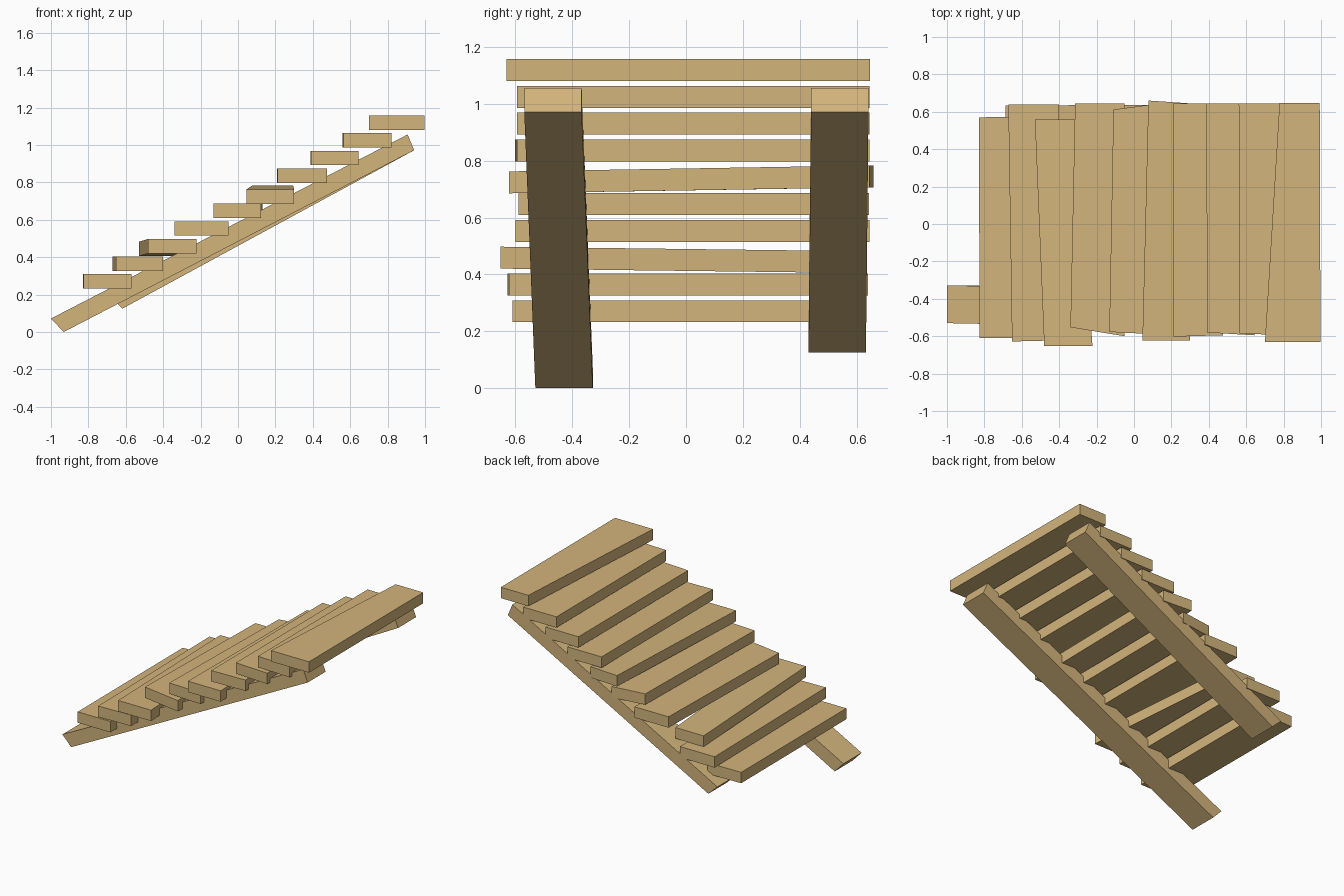
import bpy, bmesh

if "Cube" in bpy.data.objects:
    bpy.data.objects.remove(bpy.data.objects["Cube"])

wood = bpy.data.materials.new("wood")
wood.diffuse_color = (0.65, 0.46, 0.20, 1)
wood.use_nodes = True
wood.node_tree.nodes["Principled BSDF"].inputs["Base Color"].default_value = wood.diffuse_color


def block(name, end_a, end_b):
    """Solid plank between two matching quads (lists of four corners)."""
    bm = bmesh.new()
    a = [bm.verts.new(p) for p in end_a]
    b = [bm.verts.new(p) for p in end_b]
    bm.faces.new(a)
    bm.faces.new(b)
    for i in range(4):
        j = (i + 1) % 4
        bm.faces.new((a[i], a[j], b[j], b[i]))
    bmesh.ops.recalc_face_normals(bm, faces=bm.faces)
    mesh = bpy.data.meshes.new(name)
    bm.to_mesh(mesh)
    bm.free()
    mesh.materials.append(wood)
    obj = bpy.data.objects.new(name, mesh)
    bpy.context.collection.objects.link(obj)


# Treads: front-left x,y; front-right x,y; back-right x,y; back-left x,y
treads = [
    (-.825, -.61, -.57, -.61, -.57, .575, -.83, .57),
    (-.652, -.628, -.40, -.622, -.40, .64, -.672, .64),
    (-.48, -.652, -.222, -.652, -.31, .56, -.53, .56),
    (-.34, -.552, -.05, -.60, -.05, .645, -.315, .645),
    (-.132, -.577, .122, -.59, .13, .643, -.11, .612),
    (.045, -.622, .30, -.622, .295, .645, .077, .66),
    (.212, -.602, .475, -.595, .475, .645, .208, .645),
    (.39, -.58, .645, -.595, .645, .645, .388, .645),
    (.565, -.585, .82, -.595, .82, .645, .56, .645),
    (.70, -.632, .997, -.632, .993, .647, .778, .647),
]
# A few treads sit crooked: extra height at front and back ends
tilt = {2: (0, -.015), 5: (-.018, .003)}
THICK = 0.077
for i, t in enumerate(treads):
    front, back = tilt.get(i, (0, 0))
    z = 0.232 + 0.0943 * i
    low = [(t[2 * k], t[2 * k + 1], z + (front if k < 2 else back)) for k in range(4)]
    block(f"tread_{i + 1}", low, [(x, y, h + THICK) for x, y, h in low])


# Stringers: sloping beams, each end a slanted cut
def stringer(name, bottom_upper, bottom_lower, y_bottom, y_top, width=0.202):
    def end(upper, lower, y):
        return [(upper[0], y, upper[1]), (lower[0], y, lower[1]),
                (lower[0], y + width, lower[1]), (upper[0], y + width, upper[1])]
    block(name, end(bottom_upper, bottom_lower, y_bottom),
          end((.907, 1.056), (.942, .972), y_top))


stringer("front_stringer", (-1.0, .072), (-.932, 0), -.53, -.569)
stringer("back_stringer", (-.688, .192), (-.618, .125), .431, .44)
